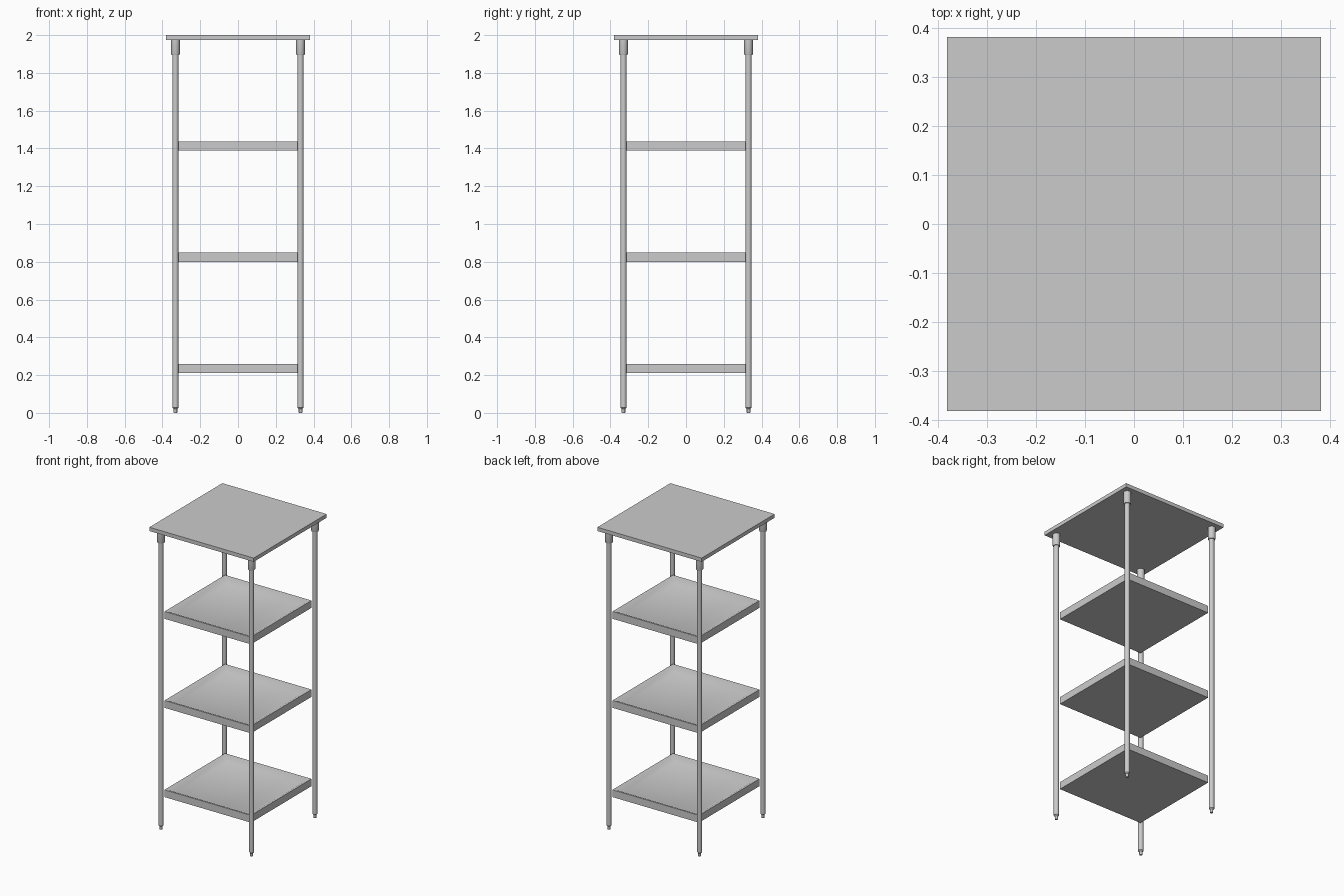
import bpy, bmesh, math

if "Cube" in bpy.data.objects:
    bpy.data.objects.remove(bpy.data.objects["Cube"])

steel = bpy.data.materials.new("brushed steel grey")
steel.diffuse_color = (0.6, 0.6, 0.6, 1)
steel.use_nodes = True
steel.node_tree.nodes["Principled BSDF"].inputs["Base Color"].default_value = steel.diffuse_color


def add(name, bm, angle=30):
    bmesh.ops.recalc_face_normals(bm, faces=bm.faces)
    me = bpy.data.meshes.new(name)
    bm.to_mesh(me)
    bm.free()
    ob = bpy.data.objects.new(name, me)
    bpy.context.collection.objects.link(ob)
    me.materials.append(steel)
    bpy.ops.object.select_all(action='DESELECT')
    ob.select_set(True)
    bpy.context.view_layer.objects.active = ob
    bpy.ops.object.shade_smooth_by_angle(angle=math.radians(angle))
    return ob


def loft(name, rings, sides, turn, loc):
    """Capped stack of regular rings given as (radius, z)."""
    bm = bmesh.new()
    loops = []
    for r, z in rings:
        loops.append([bm.verts.new((loc[0] + r * math.cos(turn + 2 * math.pi * i / sides),
                                    loc[1] + r * math.sin(turn + 2 * math.pi * i / sides), z))
                      for i in range(sides)])
    for a, b in zip(loops, loops[1:]):
        for i in range(sides):
            j = (i + 1) % sides
            bm.faces.new((a[i], a[j], b[j], b[i]))
    bm.faces.new(loops[0][::-1])
    bm.faces.new(loops[-1])
    return add(name, bm)


def square(name, rings):
    return loft(name, [(h * math.sqrt(2), z) for h, z in rings], 4, math.pi / 4, (0, 0))


# flat top slab
square("top_panel", [(0.381, 1.975), (0.381, 2.0)])

# dished shelves: outer wall, narrow rim, sloped lip, flat floor
for name, z in (("lower_shelf", 0.21), ("middle_shelf", 0.80), ("upper_shelf", 1.388)):
    square(name, [(0.316, z), (0.316, z + 0.048), (0.305, z + 0.048), (0.262, z + 0.028)])

# legs with tapered feet and top sockets
for sx, xn in ((-1, "left"), (1, "right")):
    for sy, yn in ((-1, "front"), (1, "back")):
        p = (sx * 0.331, sy * 0.331)
        loft(f"{yn}_{xn}_leg", [(0.016, 0.028), (0.016, 1.975)], 24, 0, p)
        loft(f"{yn}_{xn}_foot", [(0.008, 0.0), (0.0095, 0.003), (0.0095, 0.021),
                                 (0.0155, 0.028)], 24, 0, p)
        loft(f"{yn}_{xn}_socket", [(0.021, 1.895), (0.023, 1.9), (0.023, 1.975)], 24, 0, p)
